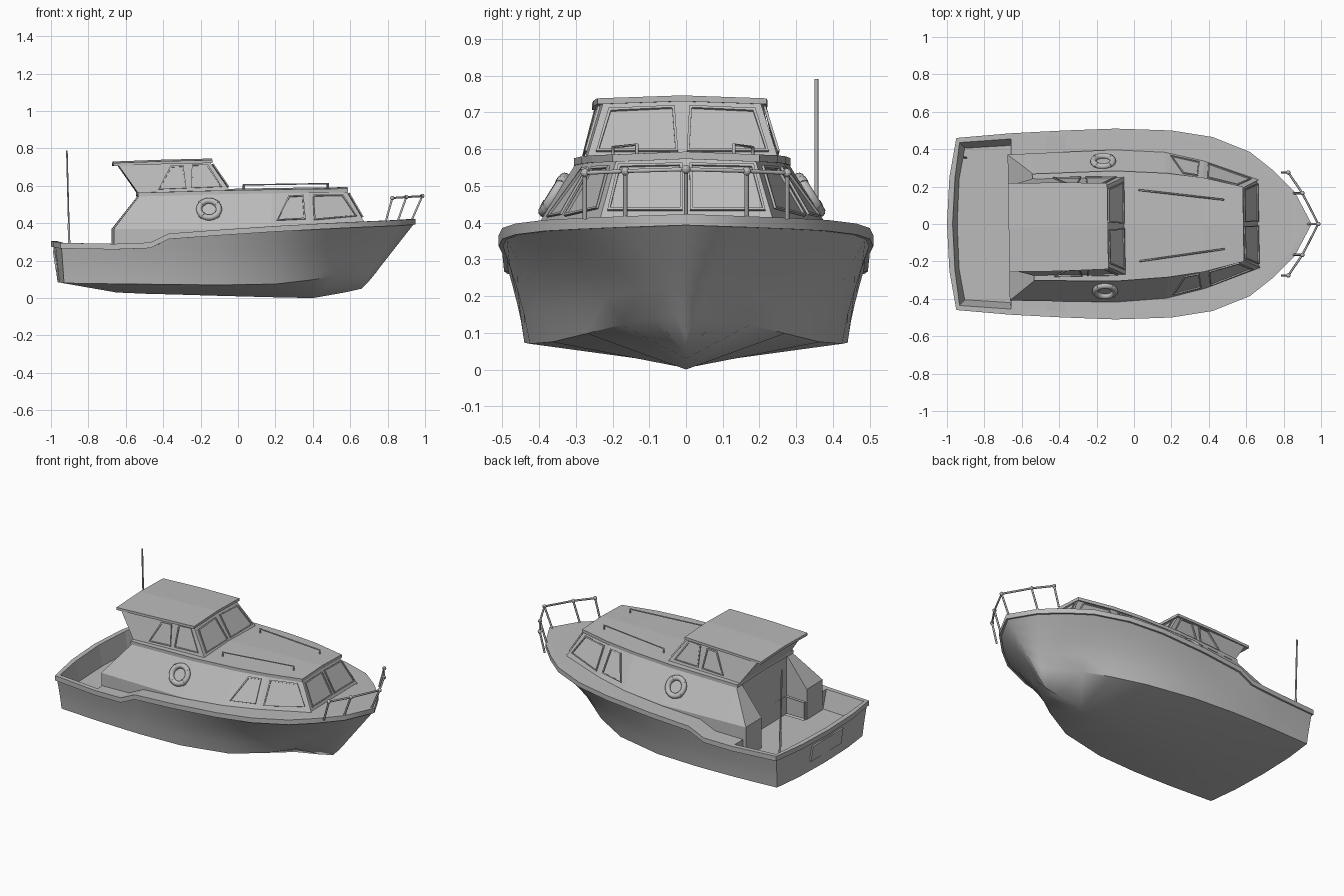
import bpy, bmesh, math
from mathutils import Vector as V, Matrix

if "Cube" in bpy.data.objects:
    bpy.data.objects.remove(bpy.data.objects["Cube"])

grey = bpy.data.materials.new("light_grey")
grey.use_nodes = True
grey.diffuse_color = (0.5, 0.5, 0.5, 1)
grey.node_tree.nodes["Principled BSDF"].inputs["Base Color"].default_value = (0.5, 0.5, 0.5, 1)


def finish(name, bm, mirror=True, smooth=0):
    """Turn a bmesh into an object, mirrored across the centre line."""
    bmesh.ops.remove_doubles(bm, verts=bm.verts, dist=0.0005)
    bmesh.ops.recalc_face_normals(bm, faces=bm.faces)
    me = bpy.data.meshes.new(name)
    bm.to_mesh(me)
    bm.free()
    me.materials.append(grey)
    if smooth:
        me.shade_smooth()
        me.set_sharp_from_angle(angle=math.radians(smooth))
    ob = bpy.data.objects.new(name, me)
    bpy.context.collection.objects.link(ob)
    if mirror:
        mod = ob.modifiers.new("mirror", 'MIRROR')
        mod.use_axis = (False, True, False)
        mod.merge_threshold = 0.0005


def loft(name, sections, caps=False, smooth=0):
    """Skin a list of equal-length sections."""
    bm = bmesh.new()
    rings = [[bm.verts.new(p) for p in s] for s in sections]
    for a, b in zip(rings, rings[1:]):
        for i in range(len(a) - 1):
            bm.faces.new((a[i], a[i + 1], b[i + 1], b[i]))
    if caps:
        bm.faces.new(rings[0])
        bm.faces.new(rings[-1])
    finish(name, bm, True, smooth)


def slab(name, stations, thick, crown):
    """Cambered roof plate."""
    loft(name, [[(x, 0, z + crown - thick), (x, y, z - thick), (x, y, z), (x, 0, z + crown)]
                for x, y, z in stations], caps=True)


def window(name, wall, axis, outline, rim=0.01):
    """Pane with a raised frame on a wall given as bottom pair and top pair."""
    a, b, d, c = (V(p) for p in wall)
    n = (b - a).cross(d - a).normalized()
    n = n if n[axis] > 0 else -n
    bm = bmesh.new()
    verts = []
    for u, z in outline:
        v = (2 * z - a.z - b.z) / (c.z + d.z - a.z - b.z)
        p, q = a.lerp(d, v), b.lerp(c, v)
        k = 1 - axis
        verts.append(bm.verts.new(p + (q - p) * (u - p[k]) / (q[k] - p[k]) + n * 0.004))
    face = bm.faces.new(verts)
    face.normal_update()
    ring = bmesh.ops.inset_region(bm, faces=[face], thickness=rim, use_boundary=True)["faces"]
    ext = bmesh.ops.extrude_face_region(bm, geom=ring)["geom"]
    bmesh.ops.translate(bm, vec=n * 0.007, verts=[v for v in ext if isinstance(v, bmesh.types.BMVert)])
    finish(name, bm)


def tube(name, points, r):
    cu = bpy.data.curves.new(name, 'CURVE')
    cu.dimensions = '3D'
    cu.bevel_depth = r
    cu.bevel_resolution = 1
    cu.use_fill_caps = True
    sp = cu.splines.new('POLY')
    sp.points.add(len(points) - 1)
    for q, p in zip(sp.points, points):
        q.co = (*p, 1)
    cu.materials.append(grey)
    ob = bpy.data.objects.new(name, cu)
    bpy.context.collection.objects.link(ob)


# Hull stations: keel x z, chine x y z, sheer x y z
stations = [
    (-.965, .085, -.965, 0, .085, -1, 0, .305),
    (-.965, .085, -.955, .24, .083, -.987, .25, .302),
    (-.965, .085, -.93, .425, .08, -.95, .46, .295),
    (-.65, .03, -.66, .437, .076, -.66, .485, .29),
    (-.47, .022, -.47, .44, .074, -.47, .495, .297),
    (-.37, .02, -.37, .44, .073, -.37, .5, .345),
    (-.1, .012, -.1, .425, .07, -.1, .51, .365),
    (.2, .004, .2, .365, .075, .2, .5, .385),
    (.4, .0, .4, .27, .098, .42, .465, .397),
    (.57, .03, .53, .175, .122, .62, .385, .407),
    (.66, .05, .64, .09, .138, .74, .29, .412),
    (.70, .09, .71, .03, .145, .86, .17, .417),
    (.745, .145, .745, 0, .147, .95, 0, .423)]
sheer = [V(s[5:8]) for s in stations]


def flip(p):
    return V((p.x, -p.y, p.z))


padded = [flip(sheer[1])] + sheer + [flip(sheer[-2])]
hull, inner = [], []
for i, (s, p) in enumerate(zip(stations, sheer)):
    t = padded[i + 2] - padded[i]
    n = V((-t.y, t.x, 0)).normalized()
    chine, drop = V(s[2:5]), V((0, 0, .03))
    top = p - n * .012 - drop
    sec = [V((s[0], 0, s[1])), chine]
    for t in (.3, .55, .8, 1):
        q = chine.lerp(top, t)
        q.y = chine.y + (top.y - chine.y) * t ** 1.3
        sec.append(q)
    lip = p - n * .03
    lip.y = max(lip.y, 0)
    hull.append(sec + [p - drop, p, lip])
    inner.append(lip)
loft("hull", hull, smooth=28)

# Side and fore deck, open around the companionway
step = inner[3].lerp(inner[4], .68)
deck = [inner[3], step, step] + inner[4:]
loft("deck", [[p, V((p.x, .23 if i < 2 else 0, p.z))] for i, p in enumerate(deck)])

# Cockpit well
FLOOR = .18
foot = [V((-.945, 0, FLOOR)), V((-.935, .24, FLOOR)), V((-.905, .405, FLOOR)), V((-.66, .42, FLOOR))]
loft("cockpit_wall", [inner[:4], foot])
loft("cockpit_floor", [[V((p.x, 0, FLOOR)), p] for p in foot[1:]])
loft("cockpit_floor_aft", [[V((foot[1].x, 0, FLOOR)), foot[0]], [foot[1], foot[1]]])
loft("companionway_floor", [[(-.66, 0, FLOOR), (-.66, .23, FLOOR)], [(-.52, 0, FLOOR), (-.52, .23, FLOOR)]])
loft("cockpit_bulkhead", [[(-.66, .23, FLOOR), (-.66, .23, .29)], [foot[3], inner[3]]])

# Cabin: base z, knee x y z, top x y z
cabin = [
    (FLOOR, -.53, .395, .37, -.53, .28, .55),
    (.29, -.1, .407, .37, -.1, .29, .56),
    (.34, .17, .39, .385, .18, .268, .568),
    (.36, .38, .34, .395, .37, .238, .572),
    (.39, .67, .235, .41, .575, .188, .575)]
loft("cabin", [[(k[1], 0, k[0]), (k[1], k[2], k[0]), k[1:4], k[4:7], (k[4], 0, k[6] + .005)]
               for k in cabin], caps=True)
loft("cabin_aft_wing", [
    [(x, .23, FLOOR), (x, y, FLOOR), (x, y, .37), (x, .23, .37), (x, .23, FLOOR)]
    for x, y in ((-.67, .39), (-.53, .395))])
loft("cabin_aft_wing_end", [[(-.67, .23, FLOOR), (-.67, .23, .37)], [(-.67, .39, FLOOR), (-.67, .39, .37)]])
loft("cabin_aft_slope", [[(-.67, .23, .37), (-.67, .39, .37)], [(-.53, .23, .55), (-.53, .28, .55)]])
loft("cabin_aft_cheek", [[(-.67, .39, .37), (-.53, .395, .37)], [(-.53, .28, .55), (-.53, .28, .55)]])
loft("cabin_aft_inner_cheek", [[(-.67, .23, .37), (-.53, .23, .37)], [(-.53, .23, .55), (-.53, .23, .55)]])
slab("cabin_roof", [(-.54, .285, .563), (-.1, .295, .575), (.18, .278, .58), (.37, .252, .583), (.585, .2, .585)],
     .02, .008)

# Wheelhouse
house = [[(-.53, 0, .55), (-.53, .262, .55), (-.645, .23, .713), (-.645, 0, .718)],
         [(-.045, 0, .57), (-.045, .262, .57), (-.155, .213, .73), (-.155, 0, .735)]]
loft("wheelhouse", house, caps=True)
slab("wheelhouse_roof", [(-.67, .237, .722), (-.4, .237, .732), (-.14, .23, .738)], .016, .008)

# Windows
house_side = [house[0][1], house[1][1], house[0][2], house[1][2]]
house_front = [house[1][0], house[1][1], house[1][3], house[1][2]]
bays = [[p[1:4] for p in cabin[i:i + 2]] + [p[4:7] for p in cabin[i:i + 2]] for i in (2, 3)]
cabin_front = [(.67, 0, .41), (.67, .235, .41), (.575, 0, .575), (.575, .188, .575)]
window("wheelhouse_aft_window", house_side, 1, [(-.43, .585), (-.28, .585), (-.295, .705), (-.365, .705)])
window("wheelhouse_side_window", house_side, 1, [(-.255, .585), (-.09, .585), (-.165, .708), (-.25, .708)])
window("wheelhouse_windscreen", house_front, 0, [(.012, .59), (.235, .59), (.2, .708), (.02, .712)])
window("cabin_side_window", bays[0], 1, [(.2, .415), (.355, .415), (.345, .545), (.265, .545)])
window("cabin_forward_window", bays[1], 1, [(.4, .42), (.63, .43), (.555, .55), (.395, .55)])
window("cabin_windscreen", cabin_front, 0, [(.01, .43), (.215, .43), (.185, .555), (.01, .558)])

# Transom hatch
bm = bmesh.new()
hatch = bm.faces.new([bm.verts.new(p) for p in
                      [(-.975, .15, .15), (-.975, -.15, .15), (-.99, -.15, .25), (-.99, .15, .25)]])
hatch.normal_update()
bmesh.ops.solidify(bm, geom=[hatch], thickness=.01)
finish("transom_hatch", bm, mirror=False)

# Life rings strapped to the cabin sides
for side in (-1, 1):
    lean = side * math.radians(-58)
    centre = V((-.16, side * .347, .475))
    bpy.ops.mesh.primitive_torus_add(major_radius=.053, minor_radius=.016, major_segments=28,
                                     minor_segments=10, location=centre, rotation=(lean, 0, 0))
    ring = bpy.context.object
    ring.name = "life_ring"
    ring.data.materials.append(grey)
    ring.data.shade_smooth()
    spin = ring.rotation_euler.to_matrix()
    for k in range(4):
        a = math.radians(45 + 90 * k)
        pos = centre + spin @ V((math.cos(a), math.sin(a), 0)) * .053
        along = spin @ V((-math.sin(a), math.cos(a), 0)) * .009
        tube("life_ring_band", [pos - along, pos + along], .018)

# Roof grab rails
for side in (-1, 1):
    ends = [V((.03, side * .19, .605)), V((.48, side * .132, .612))]
    foot_drop = V((0, 0, -.025))
    tube("grab_rail", [ends[0] + foot_drop, *ends, ends[1] + foot_drop], .005)

# Bow rail
posts = [((.79, .275, .41), (.825, .275, .535)), ((.855, .165, .415), (.9, .165, .54)),
         ((.93, 0, .42), (.985, 0, .545))]
posts += [tuple((x, -y, z) for x, y, z in p) for p in posts[1::-1]]
tube("bow_rail", [top for base, top in posts], .006)
for base, top in posts:
    tube("bow_rail_post", [base, top], .006)
    bpy.ops.mesh.primitive_uv_sphere_add(segments=10, ring_count=6, radius=.012, location=top)
    bpy.context.object.name = "bow_rail_joint"
    bpy.context.object.data.materials.append(grey)

# Aerial
tube("aerial_base", [(-.9, .355, FLOOR), (-.905, .355, .4)], .007)
tube("aerial", [(-.905, .355, .4), (-.915, .355, .79)], .005)

# The superstructure sits slightly askew on the hull
bpy.context.view_layer.update()
pivot = Matrix.Translation((.6, 0, 0))
yaw = pivot @ Matrix.Rotation(.015, 4, 'Z') @ pivot.inverted()
for ob in bpy.context.scene.objects:
    if ob.name.startswith(("cabin", "wheelhouse", "life_ring", "grab_rail")):
        ob.matrix_world = yaw @ ob.matrix_world
